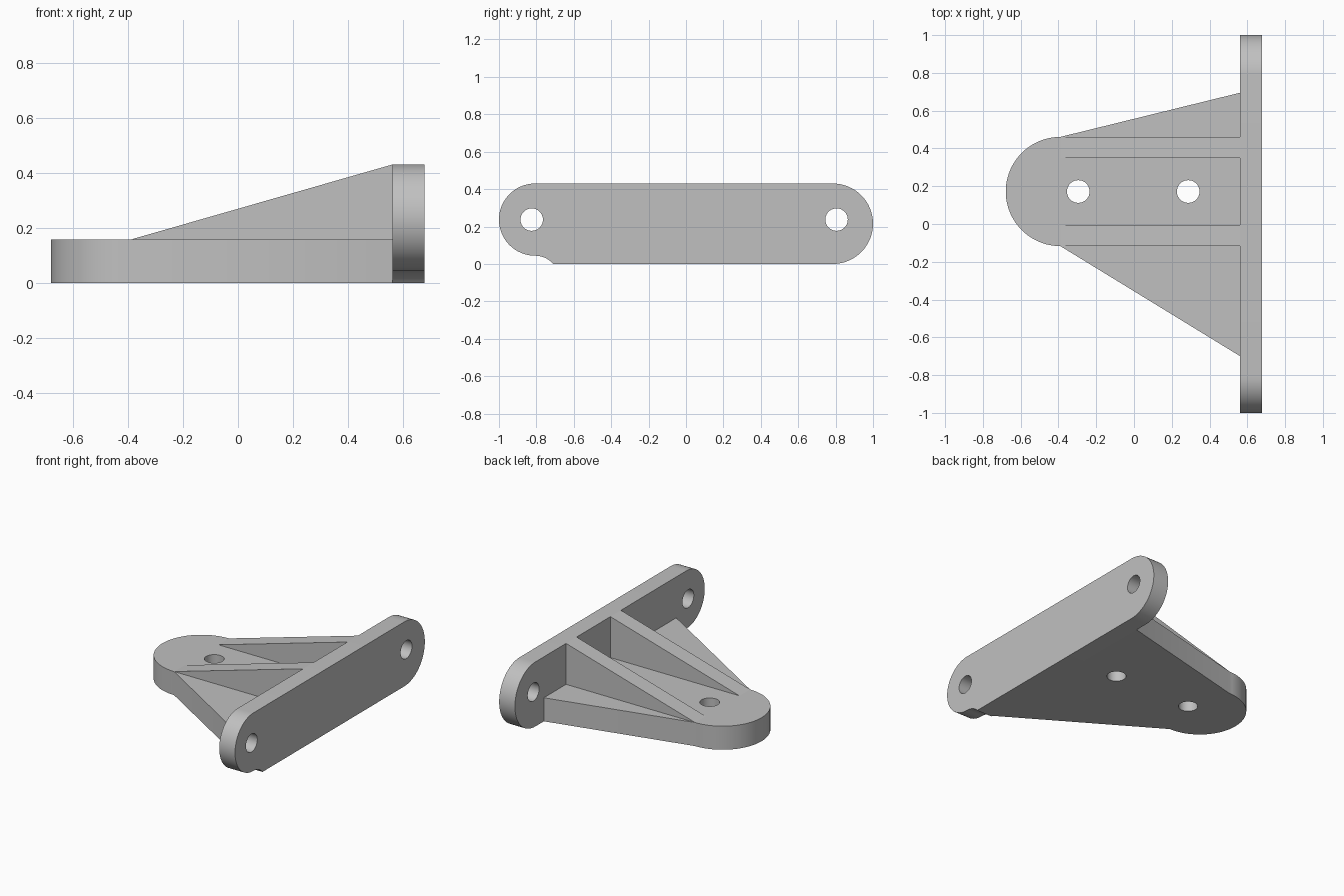
import bpy
import bmesh
from math import sin, cos, radians
from mathutils import Vector

cube = bpy.data.objects.get("Cube")
if cube:
    bpy.data.objects.remove(cube, do_unlink=True)

# One plain grey material
GREY = (0.53, 0.53, 0.53, 1)
grey = bpy.data.materials.new("plain grey")
grey.use_nodes = True
grey.diffuse_color = GREY
grey.node_tree.nodes["Principled BSDF"].inputs["Base Color"].default_value = GREY


def arc(cx, cy, r, start, end, steps=32):
    """Points on an arc, angles in degrees."""
    angles = [radians(start + (end - start) * i / steps) for i in range(steps + 1)]
    return [(cx + r * cos(a), cy + r * sin(a)) for a in angles]


def hole(cx, cy, r=0.06):
    return arc(cx, cy, r, 0, 360, 40)[:-1]


def extrude_profile(name, loops, place, depth):
    """Fill an outline with its holes and extrude it into a solid."""
    bm = bmesh.new()
    edges = []
    for loop in loops:
        verts = [bm.verts.new(place(u, v)) for u, v in loop]
        edges += [bm.edges.new((a, b)) for a, b in zip(verts, verts[1:] + verts[:1])]
    bmesh.ops.triangle_fill(bm, edges=edges, use_beauty=True)
    solid = bmesh.ops.extrude_face_region(bm, geom=bm.faces[:], use_keep_orig=True)
    moved = [g for g in solid["geom"] if isinstance(g, bmesh.types.BMVert)]
    bmesh.ops.translate(bm, verts=moved, vec=Vector(depth))
    bmesh.ops.recalc_face_normals(bm, faces=bm.faces[:])
    mesh = bpy.data.meshes.new(name)
    bm.to_mesh(mesh)
    bm.free()
    mesh.materials.append(grey)
    obj = bpy.data.objects.new(name, mesh)
    bpy.context.collection.objects.link(obj)
    bpy.ops.object.select_all(action="DESELECT")
    obj.select_set(True)
    bpy.context.view_layer.objects.active = obj
    bpy.ops.object.shade_smooth_by_angle(angle=radians(30))
    return obj


BASE_TOP, TOP = 0.157, 0.43
NOSE_X, WALL_X, BACK_X = -0.39, 0.562, 0.678
MID_Y, NOSE_R = 0.172, 0.289

# Base plate: rounded nose widening to the wall, two screw holes
base_outline = arc(NOSE_X, MID_Y, NOSE_R, 90, 270, 48) + [(WALL_X, -0.70), (WALL_X, 0.695)]
extrude_profile("base_plate",
                [base_outline, hole(-0.295, MID_Y), hole(0.287, MID_Y)],
                lambda u, v: (u, v, 0), (0, 0, BASE_TOP))

# Wall plate: rounded ends, with a hooked lower corner at the front end
wall_outline = (arc(0.785, 0.215, 0.215, -90, 90)
                + arc(-0.807, 0.237, 0.193, 90, 270)
                + arc(-0.807, -0.085, 0.129, 84, 41.2, 12))
extrude_profile("wall_plate",
                [wall_outline, hole(-0.825, 0.237), hole(0.805, 0.237)],
                lambda u, v: (WALL_X, u, v), (BACK_X - WALL_X, 0, 0))

# Two sloping ribs bracing the wall plate
rib_outline = [(NOSE_X, BASE_TOP), (WALL_X, BASE_TOP), (WALL_X, TOP)]
for name, y in (("front_rib", MID_Y - NOSE_R), ("back_rib", 0.35)):
    extrude_profile(name, [rib_outline], lambda u, v: (u, y, v), (0, 0.111, 0))
